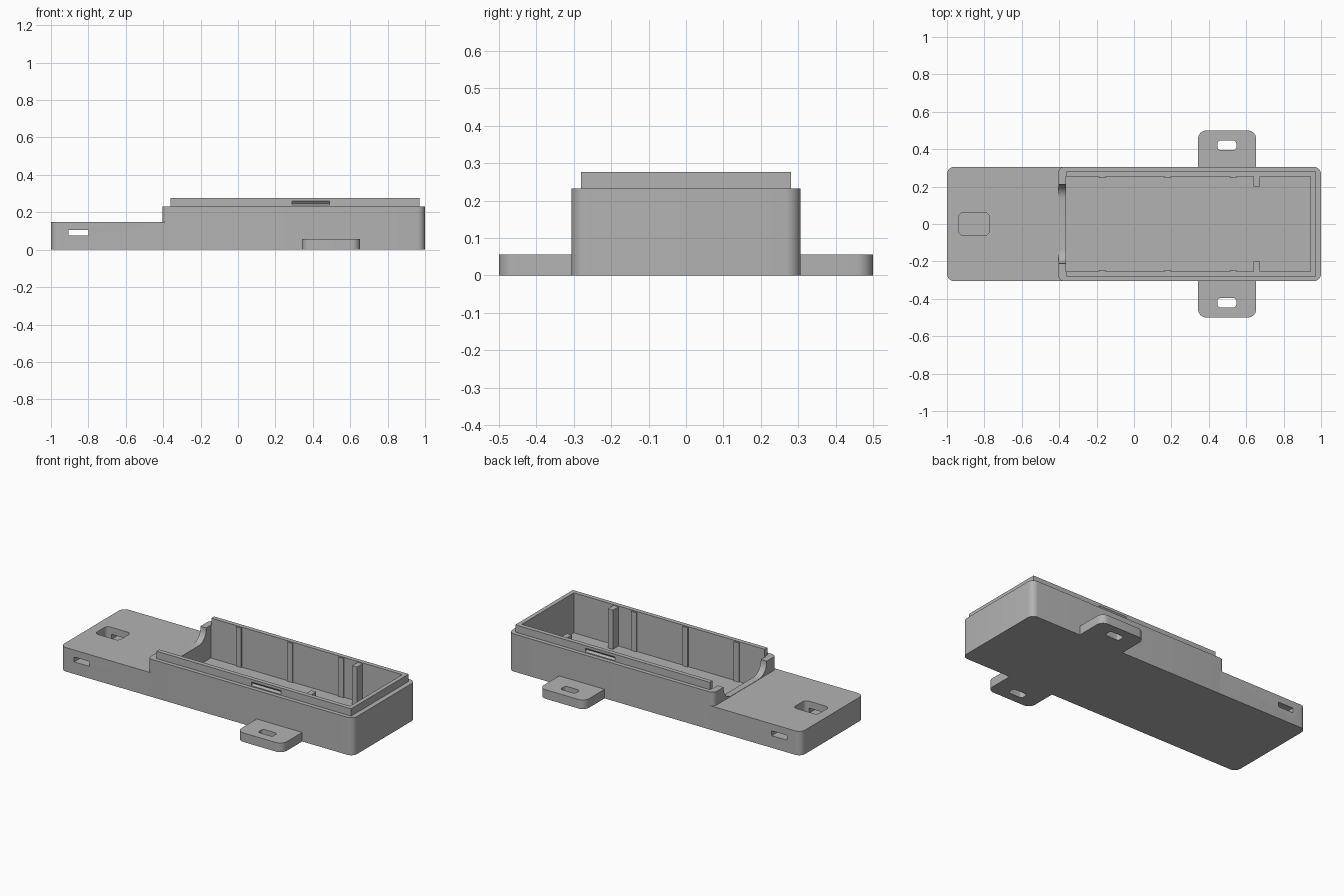
import bpy, bmesh, math
from mathutils import Vector

if "Cube" in bpy.data.objects:
    bpy.data.objects.remove(bpy.data.objects["Cube"])

grey = bpy.data.materials.new("plain grey")
grey.diffuse_color = (0.45, 0.45, 0.45, 1)
grey.use_nodes = True
grey.node_tree.nodes["Principled BSDF"].inputs["Base Color"].default_value = grey.diffuse_color


def rounded(x0, x1, y0, y1, radii, seg=8):
    """Counter-clockwise rectangle; radii order: left-low, right-low, right-high, left-high."""
    corners = [(x0, y0, 1, 1, 180), (x1, y0, -1, 1, 270),
               (x1, y1, -1, -1, 0), (x0, y1, 1, -1, 90)]
    pts = []
    for (cx, cy, sx, sy, a0), r in zip(corners, radii):
        if r == 0:
            pts.append((cx, cy))
            continue
        for i in range(seg + 1):
            a = math.radians(a0 + 90 * i / seg)
            pts.append((cx + sx * r + r * math.cos(a), cy + sy * r + r * math.sin(a)))
    return pts


def prism(name, pts, lo, hi, axis="z"):
    """Extrude a 2D outline along z (xy points), x (yz points) or y (xz points)."""
    place = {"z": lambda u, v, w: (u, v, w),
             "x": lambda u, v, w: (w, u, v),
             "y": lambda u, v, w: (u, w, v)}[axis]
    bm = bmesh.new()
    face = bm.faces.new([bm.verts.new(place(u, v, lo)) for u, v in pts])
    ext = bmesh.ops.extrude_face_region(bm, geom=[face])
    moved = [g for g in ext["geom"] if isinstance(g, bmesh.types.BMVert)]
    bmesh.ops.translate(bm, verts=moved, vec=Vector(place(0, 0, hi - lo)))
    bmesh.ops.recalc_face_normals(bm, faces=bm.faces)
    mesh = bpy.data.meshes.new(name)
    bm.to_mesh(mesh)
    bm.free()
    mesh.materials.append(grey)
    ob = bpy.data.objects.new(name, mesh)
    bpy.context.collection.objects.link(ob)
    return ob


def box(name, x0, x1, y0, y1, z0, z1):
    return prism(name, rounded(x0, x1, y0, y1, (0, 0, 0, 0)), z0, z1)


def activate(ob):
    bpy.ops.object.select_all(action="DESELECT")
    ob.select_set(True)
    bpy.context.view_layer.objects.active = ob


def cut(ob, *cutters):
    for c in cutters:
        activate(ob)
        m = ob.modifiers.new("cut", "BOOLEAN")
        m.operation, m.solver, m.object = "DIFFERENCE", "EXACT", c
        bpy.ops.object.modifier_apply(modifier=m.name)
        bpy.data.objects.remove(c)


W, LIP_Y, IN_Y = 0.306, 0.281, 0.254
FLOOR, TONGUE_Z, BODY_Z, LIP_Z = 0.03, 0.148, 0.232, 0.277

# low tongue with a strap pocket and a cross slot
tongue = prism("tongue", rounded(-1, -0.37, -W, W, (0.04, 0, 0, 0.04)), 0, TONGUE_Z)
cut(tongue,
    prism("pocket_cutter", rounded(-0.938, -0.773, -0.06, 0.06, [0.025] * 4), 0.07, 0.3),
    prism("slot_cutter", rounded(-0.905, -0.80, 0.075, 0.105, [0] * 4), -0.5, 0.5, "y"))

# open housing, with a filleted scoop through its end wall
housing = prism("housing", rounded(-0.404, 1, -W, W, (0.03, 0.04, 0.04, 0.03)), 0, BODY_Z)
R = 0.075
scoop = rounded(-0.21, 0.21, 0.15, 0.4, (R, R, 0, 0))
cut(housing,
    box("cavity_cutter", -0.364, 0.944, -IN_Y, IN_Y, FLOOR, 0.4),
    prism("scoop_cutter", scoop, -0.5, -0.3, "x"))

# raised three-sided lip with a snap groove on each long side
lip = prism("lip", [(-0.36, -LIP_Y), (0.97, -LIP_Y), (0.97, LIP_Y), (-0.36, LIP_Y),
                    (-0.36, IN_Y), (0.944, IN_Y), (0.944, -IN_Y), (-0.36, -IN_Y)],
            BODY_Z, LIP_Z)
for s in (-1, 1):
    groove = [(s * 0.30, 0.238), (s * LIP_Y, 0.238), (s * 0.269, 0.248),
              (s * LIP_Y, 0.261), (s * 0.30, 0.261)]
    cut(lip, prism("groove_cutter", groove, 0.29, 0.49, "x"))

# inner ribs, divider stubs and screw tabs on both sides
for s, side in ((-1, "front"), (1, "back")):
    for i, x in enumerate((-0.17, 0.18, 0.53)):
        ys = sorted((s * 0.247, s * 0.262))
        box(f"{side}_rib_{i + 1}", x - 0.018, x + 0.018, *ys, FLOOR - 0.01, 0.272)
    box(f"{side}_divider", 0.64, 0.674, *sorted((s * 0.2, s * 0.262)), FLOOR - 0.01, 0.272)
    radii = (0.045, 0.045, 0, 0) if s < 0 else (0, 0, 0.045, 0.045)
    tab = prism(f"{side}_tab", rounded(0.342, 0.653, *sorted((s * 0.3, s * 0.5)), radii), 0, 0.056)
    cut(tab, prism("hole_cutter", rounded(0.447, 0.547, *sorted((s * 0.396, s * 0.446)),
                                          [0.016] * 4), -0.1, 0.2))

# smooth the rounded corners, keep edges sharp
for ob in list(bpy.context.collection.objects):
    activate(ob)
    bpy.ops.object.shade_smooth_by_angle(angle=math.radians(30))
